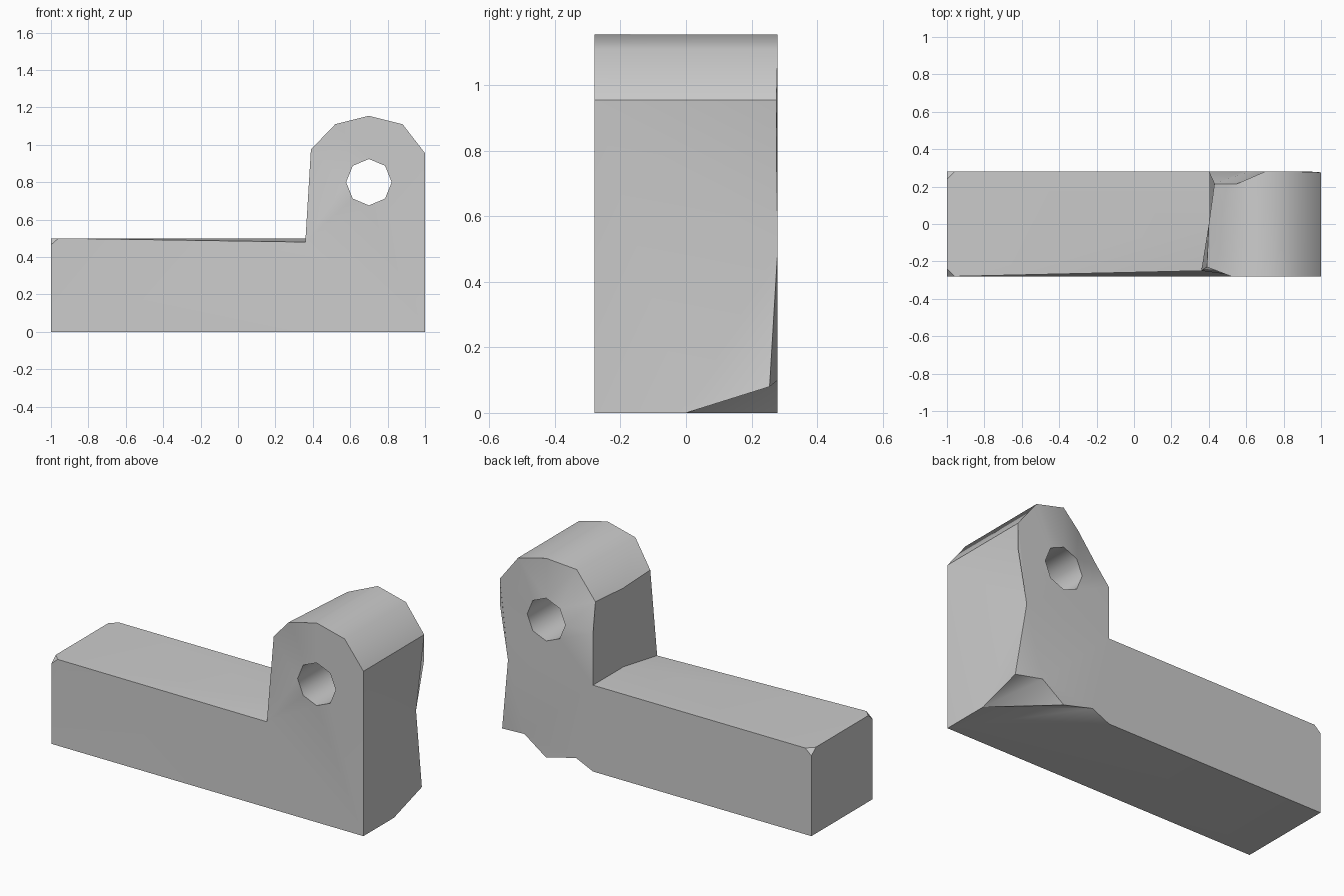
import bpy, bmesh, math
from mathutils import Vector

if "Cube" in bpy.data.objects:
    bpy.data.objects.remove(bpy.data.objects["Cube"])

Y = 0.28
bm = bmesh.new()


def verts(points):
    return [bm.verts.new(p) for p in points]


def edges_of(loop):
    out = []
    for a, b in zip(loop, loop[1:] + loop[:1]):
        out.append(bm.edges.get((a, b)) or bm.edges.new((a, b)))
    return out


def panel(loop):
    # Slightly bent side panel with crisp borders
    for e in edges_of(loop):
        e.smooth = False
    panels.append(bm.faces.new(loop))


panels = []

# Front outline: arm corners, rounded lug, inner corner, arm top
f = verts([(-1, -Y, 0), (1, -Y, 0), (1, -Y, .955), (.88, -Y, 1.11),
           (.70, -Y, 1.155), (.52, -Y, 1.11), (.39, -.23, .975),
           (.36, -.25, .48), (-.96, -Y, .5), (-1, -Y, .465)])

# Back outline with its worn, chipped corners
b = verts([(-1, Y, 0), (.40, Y, 0), (.51, Y, .05), (.70, Y, 0), (.84, Y, .10),
           (1, .255, .08), (.945, Y, .5), (1, .276, .81), (1, .276, .955),
           (.88, Y, 1.11), (.70, Y, 1.155), (.55, .215, 1.105),
           (.43, .215, .95), (.40, Y, .8), (.40, Y, .5),
           (-.96, Y, .5), (-1, Y, .465)])

# Points midway between the outlines
mid_low, mid_wall, mid_floor, chip_f, chip_b = verts(
    [(1, 0, 0), (.40, 0, .957), (.40, 0, .5), (-1, -.24, .5), (-1, .24, .5)])

# Octagonal pin hole
rings = [verts([(.70 + .122 * math.cos(i * math.pi / 4), y,
                 .80 + .124 * math.sin(i * math.pi / 4)) for i in range(8)])
         for y in (-Y, Y)]

# Front and back faces around the hole
for outline, ring, ny in ((f, rings[0], -1), (b, rings[1], 1)):
    bmesh.ops.triangle_fill(bm, edges=edges_of(outline) + edges_of(ring),
                            use_beauty=True, normal=Vector((0, ny, 0)))
for i in range(8):
    j = (i + 1) % 8
    bm.faces.new((rings[0][i], rings[0][j], rings[1][j], rings[1][i]))

# Rounded lug top
for i, j in ((2, 8), (3, 9), (4, 10)):
    bm.faces.new((f[i], f[i + 1], b[j + 1], b[j]))
panels.append(bm.faces.new((f[5], f[6], mid_wall, b[12], b[11])))

# Underside, right end, lug wall, arm top, left end, corner chips
panel([f[0], f[1], mid_low, b[5], b[4], b[3], b[2], b[1], b[0]])
panel([f[1], f[2], b[8], b[7], b[6], b[5], mid_low])
panel([f[6], f[7], mid_floor, b[14], b[13], b[12], mid_wall])
panel([f[7], f[8], chip_f, chip_b, b[15], b[14], mid_floor])
panel([f[0], f[9], chip_f, chip_b, b[16], b[0]])
panel([f[8], f[9], chip_f])
panel([b[15], b[16], chip_b])

bmesh.ops.triangulate(bm, faces=panels)
bmesh.ops.recalc_face_normals(bm, faces=bm.faces[:])
mesh = bpy.data.meshes.new("lug_bracket")
bm.to_mesh(mesh)
bm.free()
obj = bpy.data.objects.new("lug_bracket", mesh)
bpy.context.collection.objects.link(obj)
bpy.context.view_layer.objects.active = obj
obj.select_set(True)
bpy.ops.object.shade_smooth_by_angle(angle=math.radians(50))
